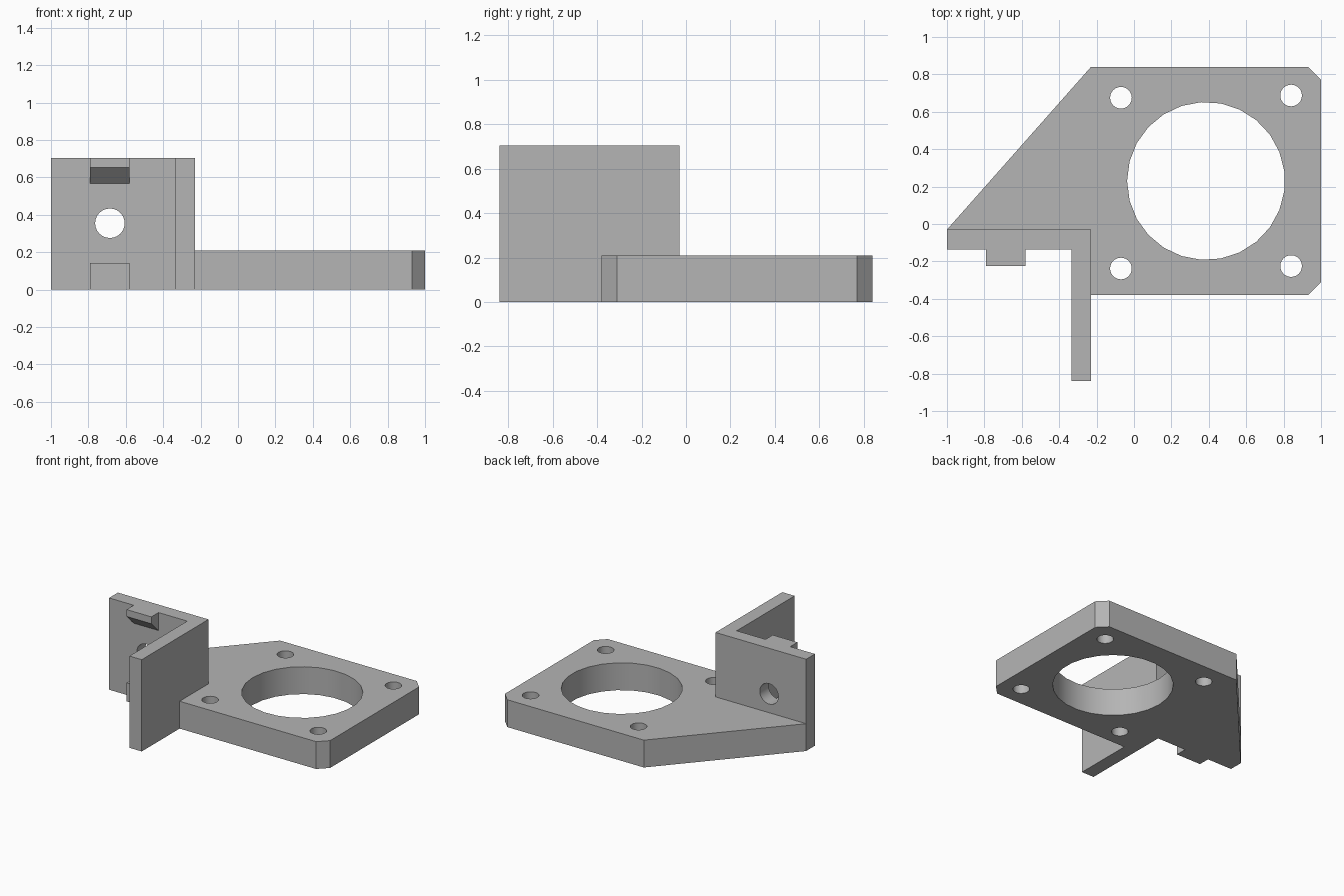
import bpy, bmesh, math
from mathutils import Vector

if "Cube" in bpy.data.objects:
    bpy.data.objects.remove(bpy.data.objects["Cube"], do_unlink=True)

grey = bpy.data.materials.new("matte grey")
grey.use_nodes = True
colour = (0.46, 0.46, 0.46, 1)
grey.diffuse_color = colour
grey.node_tree.nodes["Principled BSDF"].inputs["Base Color"].default_value = colour


def prism(name, points, direction):
    """Extrude a closed planar profile along a direction."""
    bm = bmesh.new()
    face = bm.faces.new([bm.verts.new(p) for p in points])
    extruded = bmesh.ops.extrude_face_region(bm, geom=[face])["geom"]
    bmesh.ops.translate(bm, vec=Vector(direction),
                        verts=[v for v in extruded if isinstance(v, bmesh.types.BMVert)])
    bmesh.ops.recalc_face_normals(bm, faces=bm.faces)
    mesh = bpy.data.meshes.new(name)
    bm.to_mesh(mesh)
    bm.free()
    mesh.materials.append(grey)
    obj = bpy.data.objects.new(name, mesh)
    bpy.context.collection.objects.link(obj)
    return obj


def drill(obj, profile, direction):
    """Cut a round hole right through an object."""
    cutter = prism("hole_cutter", profile, direction)
    cutter.hide_render = True
    mod = obj.modifiers.new("hole", "BOOLEAN")
    mod.operation, mod.solver, mod.object = "DIFFERENCE", "EXACT", cutter
    bpy.context.view_layer.objects.active = obj
    bpy.ops.object.modifier_apply(modifier=mod.name)
    bpy.data.objects.remove(cutter, do_unlink=True)


def circle(a, b, radius, sides):
    angles = [math.pi + math.tau * i / sides for i in range(sides)]
    return [(a + radius * math.cos(t), b + radius * math.sin(t)) for t in angles]


# Motor plate with chamfered right corners and a slanted brace
outline = [(-1, -0.03), (-0.23, -0.03), (-0.23, -0.38), (0.93, -0.38),
           (1, -0.31), (1, 0.77), (0.93, 0.84), (-0.23, 0.84)]
plate = prism("motor_plate", [(x, y, 0) for x, y in outline], (0, 0, 0.21))

# Large centre bore and four screw holes
holes = [(0.385, 0.23, 0.422, 25)]
holes += [(x, y, 0.058, 24) for x, y in
          [(-0.07, 0.675), (0.84, 0.687), (-0.07, -0.238), (0.84, -0.225)]]
for x, y, radius, sides in holes:
    drill(plate, [(a, b, -0.1) for a, b in circle(x, y, radius, sides)], (0, 0, 0.5))

# Upright angle bracket with a mounting hole in its back wall
angle = [(-1, -0.03), (-1, -0.137), (-0.335, -0.137),
         (-0.335, -0.84), (-0.23, -0.84), (-0.23, -0.03)]
bracket = prism("angle_bracket", [(x, y, 0) for x, y in angle], (0, 0, 0.705))
drill(bracket, [(a, -0.3, b) for a, b in circle(-0.685, 0.355, 0.079, 24)], (0, 0.5, 0))

# Locating tabs on the front of the back wall
wall, tip = -0.137, -0.224
upper = [(wall, 0.705), (tip, 0.705), (tip, 0.652), (wall, 0.567)]
lower = [(wall, 0), (tip, 0), (tip, 0.142), (wall, 0.142)]
for name, side in (("upper_tab", upper), ("lower_tab", lower)):
    prism(name, [(-0.79, y, z) for y, z in side], (0.21, 0, 0))

# Soften only the round bores
bpy.ops.object.select_all(action="DESELECT")
for obj in (plate, bracket):
    obj.select_set(True)
bpy.context.view_layer.objects.active = plate
bpy.ops.object.shade_smooth_by_angle(angle=math.radians(30))
